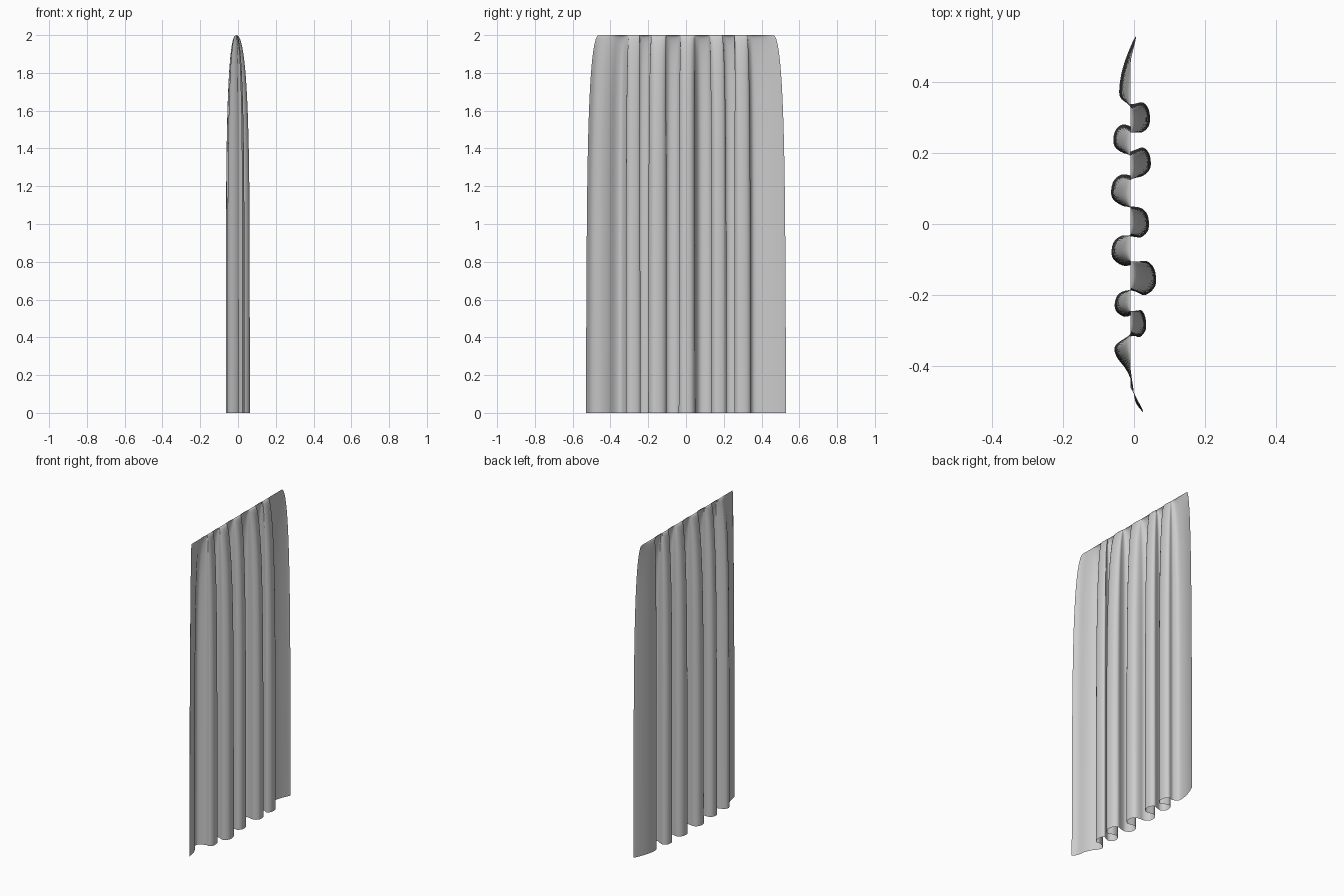
import bpy, bmesh
from mathutils import Vector

if "Cube" in bpy.data.objects:
    bpy.data.objects.remove(bpy.data.objects["Cube"])

# Hem folds: (y centre, x depth, half width), alternating sides
folds = [(0.30, 0.045, 0.042), (0.24, -0.058, 0.040), (0.175, 0.047, 0.040),
         (0.095, -0.064, 0.044), (0.003, 0.042, 0.040), (-0.075, -0.063, 0.042),
         (-0.152, 0.062, 0.048), (-0.225, -0.054, 0.036), (-0.28, 0.034, 0.038)]

# Hem control points (x, y): flat end panel, rounded folds, flat end panel
ctrl = [(0.006, 0.53), (-0.005, 0.51), (-0.025, 0.46), (-0.038, 0.41),
        (-0.040, 0.36), (-0.015, 0.34), (0.0, 0.338)]
for i, (y, x, w) in enumerate(folds):
    ctrl += [(x * 0.55, y + w), (x * 0.93, y + w * 0.5), (x * 0.97, y - w * 0.45), (x * 0.5, y - w)]
    if i + 1 < len(folds):
        ctrl.append((0.0, (y + folds[i + 1][0]) / 2))
ctrl += [(0.0, -0.315), (-0.025, -0.322), (-0.054, -0.345), (-0.048, -0.375),
         (-0.022, -0.41), (-0.005, -0.45), (0.004, -0.50), (0.025, -0.53)]


def smooth_path(pts, n):
    """Catmull-Rom curve through the points."""
    p = [Vector(q) for q in pts]
    p = [2 * p[0] - p[1]] + p + [2 * p[-1] - p[-2]]
    out = []
    for a, b, c, d in zip(p, p[1:], p[2:], p[3:]):
        for k in range(n):
            t = k / n
            out.append(0.5 * (2 * b + (c - a) * t + (2 * a - 5 * b + 4 * c - d) * t * t
                              + (3 * b - a - 3 * c + d) * t ** 3))
    return out + [p[-2]]


hem = smooth_path(ctrl, 4)
arc = [0.0]
for a, b in zip(hem, hem[1:]):
    arc.append(arc[-1] + (b - a).length)

# Curtain sheet: folds open from a straight top edge down to the hem
rows = 40
bm = bmesh.new()
grid = []
for r in range(rows + 1):
    z = 2 * (1 - (r / rows) ** 1.8)
    f = max(0.0, 1 - (z / 2) ** 5) ** 0.42
    row = []
    for p, s in zip(hem, arc):
        top_y = 0.46 * (1 - 2 * s / arc[-1])
        top_y = 0.5 * top_y + 0.5 * p.y * 0.46 / 0.53
        drift = 1 - f + 0.12 * f * z / 2
        row.append(bm.verts.new((-0.01 + (p.x + 0.01) * f, p.y + (top_y - p.y) * drift, z)))
    grid.append(row)
for a, b in zip(grid, grid[1:]):
    for i in range(len(hem) - 1):
        bm.faces.new((a[i], b[i], b[i + 1], a[i + 1])).smooth = True
me = bpy.data.meshes.new("curtain")
bm.to_mesh(me)
bm.free()
ob = bpy.data.objects.new("curtain", me)
bpy.context.collection.objects.link(ob)
